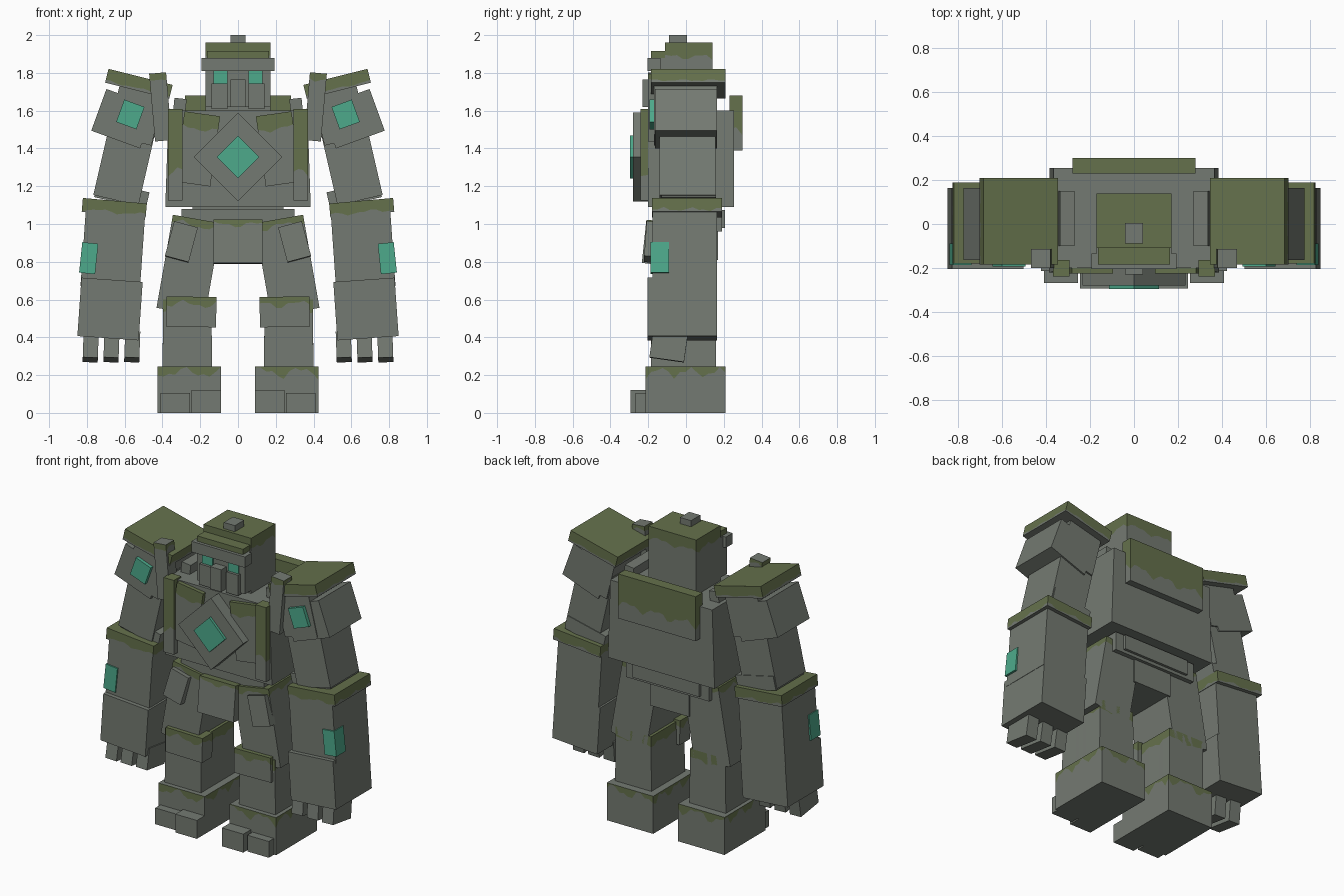
import bpy, bmesh, math
from mathutils import Matrix, Vector

if "Cube" in bpy.data.objects:
    bpy.data.objects.remove(bpy.data.objects["Cube"])


def material(name, rgb):
    m = bpy.data.materials.new(name)
    m.diffuse_color = (*rgb, 1)
    m.use_nodes = True
    m.node_tree.nodes["Principled BSDF"].inputs["Base Color"].default_value = m.diffuse_color
    return m


STONE = material("grey stone", (0.175, 0.195, 0.168))
MOSS = material("green moss", (0.13, 0.165, 0.072))
CRYSTAL = material("teal crystal", (0.075, 0.40, 0.26))


def block(name, x, y, z, tilt=0, pitch=0, mat=STONE, moss=0, wave=0.012, top=True, taper=1):
    """Box from x, y, z ranges, turned about its centre; moss = depth of the mossy upper part."""
    lo, hi = Vector((x[0], y[0], z[0])), Vector((x[1], y[1], z[1]))
    centre, size = (lo + hi) / 2, hi - lo
    bm = bmesh.new()
    bmesh.ops.create_cube(bm, size=1)
    for v in bm.verts:
        v.co = Vector([a * b for a, b in zip(v.co, size)])
        if v.co.z > 0:
            v.co.x *= taper
    if moss:
        # wavy lower edge of the moss: one level cut and several upright cuts
        level = size.z / 2 - moss

        def cut(co, no):
            geom = bm.verts[:] + bm.edges[:] + bm.faces[:]
            bmesh.ops.bisect_plane(bm, geom=geom, plane_co=co, plane_no=no)
        cut((0, 0, level), (0, 0, 1))
        for axis in (0, 1):
            n = max(2, round(size[axis] / 0.03))
            no = Vector((axis == 0, axis == 1, 0))
            for i in range(1, n):
                cut(no * size[axis] * (i / n - 0.5), no)
        for f in bm.faces:
            c = f.calc_center_median()
            f.material_index = int(c.z > level and (top or f.normal.z < 0.5))
        for v in bm.verts:
            if abs(v.co.z - level) < 1e-5:
                t = v.co.x + centre.x + 1.3 * v.co.y
                dz = wave * (math.sin(31 * t) + 0.6 * math.sin(67 * t + 1))
                v.co.z = max(min(level + dz, size.z / 2 - 0.002), -size.z / 2 + 0.002)
    rot = Matrix.Rotation(math.radians(tilt), 4, 'Y') @ Matrix.Rotation(math.radians(pitch), 4, 'X')
    bm.transform(Matrix.Translation(centre) @ rot)
    me = bpy.data.meshes.new(name)
    bm.to_mesh(me)
    bm.free()
    me.materials.append(mat)
    me.materials.append(MOSS)
    ob = bpy.data.objects.new(name, me)
    bpy.context.collection.objects.link(ob)


def pair(name, x, y, z, tilt=0, **kw):
    """A block on the +x side and its mirror image."""
    block(name + "_left", x, y, z, tilt, **kw)
    block(name + "_right", (-x[1], -x[0]), y, z, -tilt, **kw)


# Torso
block("torso", (-.385, .385), (-.20, .255), (1.09, 1.6), taper=.955)
block("back_slab", (-.28, .28), (.23, .30), (1.39, 1.68), moss=.19, wave=.02)
pair("chest_plate", (.12, .31), (-.225, -.17), (1.21, 1.585), -8, moss=.08, wave=.01)
pair("chest_pillar", (.295, .37), (-.24, -.165), (1.125, 1.61), moss=.34, wave=.02)
pair("collar", (.28, .345), (-.10, .15), (1.5, 1.665), -6)
h = .166
block("chest_diamond", (-h, h), (-.28, -.19), (1.355 - h, 1.355 + h), 45)
h = .08
block("chest_crystal", (-h, h), (-.297, -.27), (1.355 - h, 1.355 + h), 45, mat=CRYSTAL)

# Waist and hips
block("waist", (-.24, .24), (-.15, .18), (1.0, 1.1))
block("hips", (-.30, .30), (-.16, .19), (.96, 1.08))
block("hip_back_plate", (-.24, .24), (.17, .207), (.98, 1.075))
block("pelvis", (-.14, .14), (-.15, .17), (.81, 1.0))
block("front_apron", (-.13, .13), (-.222, -.16), (.79, 1.02), pitch=-6, moss=.025, wave=.012)

# Head
block("head", (-.172, .172), (-.11, .14), (1.6, 1.96), moss=.075, wave=.012)
block("face", (-.172, .172), (-.175, -.10), (1.62, 1.88))
block("brow_ledge", (-.165, .165), (-.185, -.10), (1.87, 1.915), mat=MOSS)
block("brow", (-.193, .193), (-.205, -.135), (1.81, 1.88))
block("nose", (-.04, .04), (-.23, -.16), (1.62, 1.765))
pair("cheek", (.055, .14), (-.2, -.16), (1.61, 1.745))
pair("eye", (.055, .13), (-.183, -.165), (1.74, 1.815), mat=CRYSTAL)
block("crown_stud", (-.04, .04), (-.09, .005), (1.95, 2.0))

# Shoulders
pair("shoulder_cap", (.35, .70), (-.185, .21), (1.705, 1.78), -14, moss=.062, wave=.004)
pair("shoulder", (.42, .66), (-.17, .165), (1.44, 1.73), -14)
pair("outer_shoulder", (.47, .745), (-.165, .165), (1.44, 1.675), -20)
pair("shoulder_horn", (.365, .455), (-.2, -.115), (1.44, 1.80), 5, moss=.03, wave=.012, top=False)
pair("shoulder_crystal", (.513, .627), (-.193, -.16), (1.517, 1.643), -20, mat=CRYSTAL)

# Arms
pair("upper_arm", (.47, .715), (-.14, .155), (1.12, 1.6), -13)
pair("elbow", (.475, .755), (-.13, .16), (1.11, 1.2), -13)
pair("forearm_band", (.485, .825), (-.18, .19), (1.05, 1.123), -5, moss=.06, wave=.008)
pair("forearm", (.505, .82), (-.178, .165), (.66, 1.07), -4)
pair("hand", (.515, .84), (-.205, .165), (.395, .705), -4)
pair("arm_crystal", (.748, .833), (-.187, -.09), (.738, .9), -6, mat=CRYSTAL)
for i, x in enumerate((.56, .67, .78)):
    pair("finger_%d" % (i + 1), (x - .04, x + .04), (-.185, .0), (.28, .42), -2, pitch=-8)

# Legs
pair("thigh", (.13, .39), (-.178, .16), (.53, 1.03), -10, moss=.035, wave=.012)
pair("hip_plate", (.235, .365), (-.215, -.16), (.81, 1.0), -15, pitch=-4)
pair("knee", (.115, .38), (-.205, -.10), (.455, .615), -1, moss=.04, wave=.015)
pair("shin", (.137, .40), (-.185, .16), (.2, .6), moss=.06, wave=.01, taper=.97)
pair("foot", (.09, .425), (-.215, .21), (0, .245), moss=.03, wave=.024, top=False)
pair("inner_toe", (.09, .245), (-.295, -.2), (0, .12))
pair("outer_toe", (.255, .41), (-.268, -.2), (0, .106))
